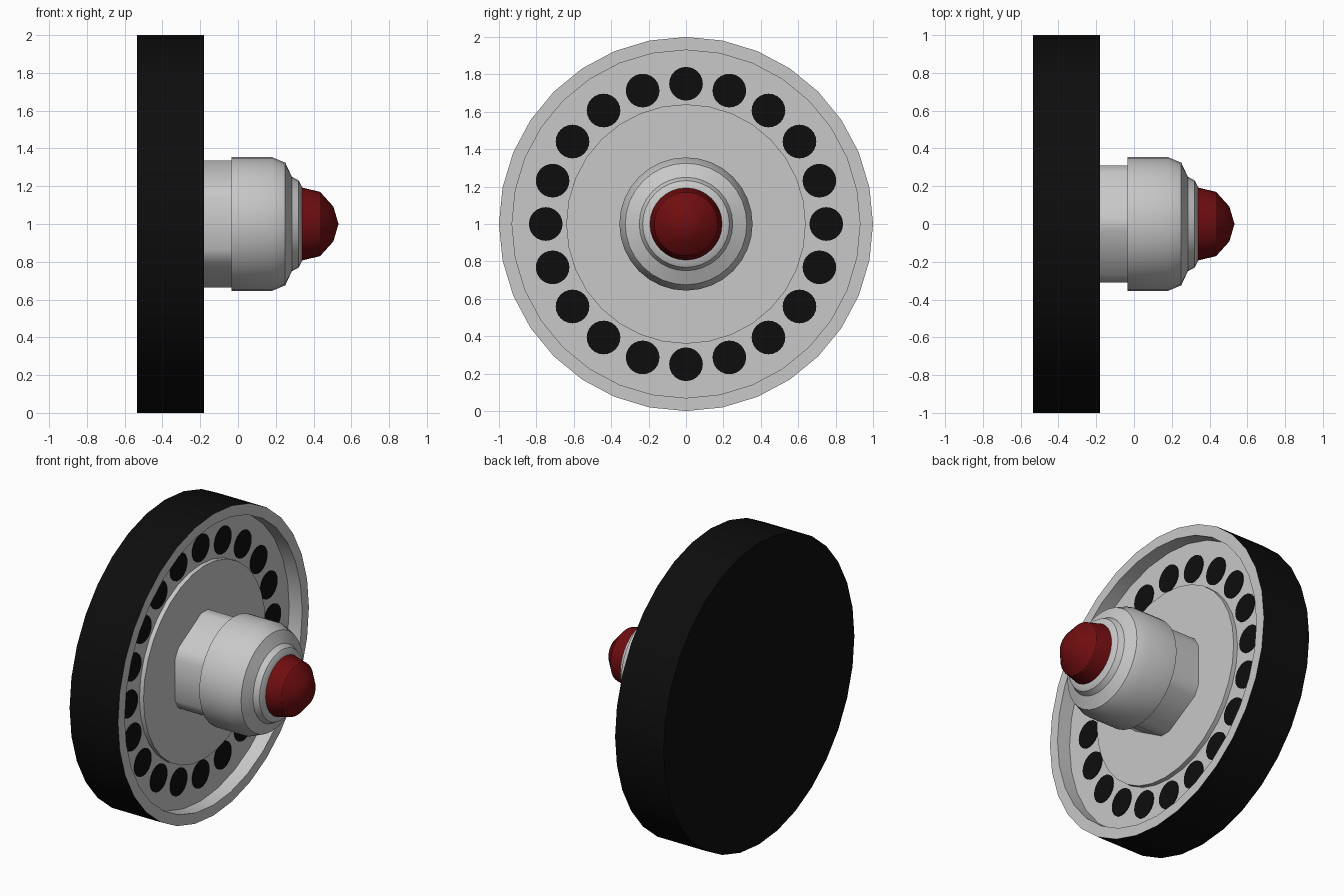
import bpy, bmesh, math
from mathutils import Vector

if "Cube" in bpy.data.objects:
    bpy.data.objects.remove(bpy.data.objects["Cube"])

CZ = 1.0  # height of the wheel axis


def material(name, col):
    m = bpy.data.materials.new(name)
    m.diffuse_color = (*col, 1)
    m.use_nodes = True
    m.node_tree.nodes["Principled BSDF"].inputs["Base Color"].default_value = m.diffuse_color
    return m


GREY = material("light grey metal", (0.58, 0.58, 0.58))
BLACK = material("black", (0.004, 0.004, 0.004))
RED = material("dark red", (0.16, 0.004, 0.005))


def finish(name, bm, mats, angle=30):
    bmesh.ops.recalc_face_normals(bm, faces=bm.faces)
    me = bpy.data.meshes.new(name)
    bm.to_mesh(me)
    bm.free()
    for m in mats:
        me.materials.append(m)
    ob = bpy.data.objects.new(name, me)
    bpy.context.collection.objects.link(ob)
    bpy.ops.object.select_all(action='DESELECT')
    ob.select_set(True)
    bpy.context.view_layer.objects.active = ob
    bpy.ops.object.shade_smooth_by_angle(angle=math.radians(angle))
    return ob


def ring_points(x, r, n, cy=0.0, cz=CZ):
    return [Vector((x, cy + r * math.sin(2 * math.pi * i / n),
                    cz + r * math.cos(2 * math.pi * i / n))) for i in range(n)]


def lathe(name, profile, mats, n=32, mat_rule=None):
    """Revolve (x, r) points about the axis; r = 0 ends become a tip."""
    bm = bmesh.new()
    rings = []
    for x, r in profile:
        pts = ring_points(x, r, n) if r > 0 else [Vector((x, 0, CZ))]
        rings.append([bm.verts.new(p) for p in pts])
    for k, (a, b) in enumerate(zip(rings, rings[1:])):
        for i in range(n):
            j = (i + 1) % n
            vs = [a[i % len(a)], a[j % len(a)], b[j % len(b)], b[i % len(b)]]
            f = bm.faces.new(list(dict.fromkeys(vs)))
            if mat_rule:
                f.material_index = mat_rule(k)
    return finish(name, bm, mats)


# Wheel: black back and tread, grey recessed front with raised centre disc
lathe("wheel",
      [(-0.535, 0), (-0.535, 1.0), (-0.18, 1.0), (-0.18, 0.93),
       (-0.275, 0.93), (-0.275, 0.64), (-0.245, 0.64), (-0.245, 0)],
      [BLACK, GREY], mat_rule=lambda k: 0 if k < 2 else 1)

# Ring of black holes, as thin plates on the recess floor
bm = bmesh.new()
for h in range(20):
    a = 2 * math.pi * h / 20
    pts = ring_points(-0.271, 0.09, 24, 0.75 * math.sin(a), CZ + 0.75 * math.cos(a))
    front = [bm.verts.new(p) for p in pts]
    back = [bm.verts.new(p - Vector((0.005, 0, 0))) for p in pts]
    bm.faces.new(front)
    for i in range(24):
        j = (i + 1) % 24
        bm.faces.new([front[i], front[j], back[j], back[i]])
finish("wheel_holes", bm, [BLACK])

# Hexagonal nut with clipped corners
bm = bmesh.new()
hexa = ring_points(0, 0.358, 6)
clipped = []
for i, p in enumerate(hexa):
    for q in (hexa[i - 1], hexa[(i + 1) % 6]):
        clipped.append(p + (q - p).normalized() * 0.042)
lo = [bm.verts.new((-0.26, p.y, p.z)) for p in clipped]
hi = [bm.verts.new((-0.03, p.y, p.z)) for p in clipped]
bm.faces.new(lo)
bm.faces.new(hi)
for i in range(12):
    j = (i + 1) % 12
    bm.faces.new([lo[i], lo[j], hi[j], hi[i]])
finish("hub_nut", bm, [GREY], 35)

# Round hub with stepped nose
lathe("hub",
      [(-0.035, 0), (-0.035, 0.356), (0.175, 0.356), (0.25, 0.325),
       (0.285, 0.25), (0.32, 0.232), (0.338, 0.197), (0.338, 0)], [GREY])

# Red domed cap
lathe("red_cap",
      [(0.33, 0), (0.33, 0.195), (0.435, 0.17), (0.505, 0.092), (0.532, 0)], [RED])
